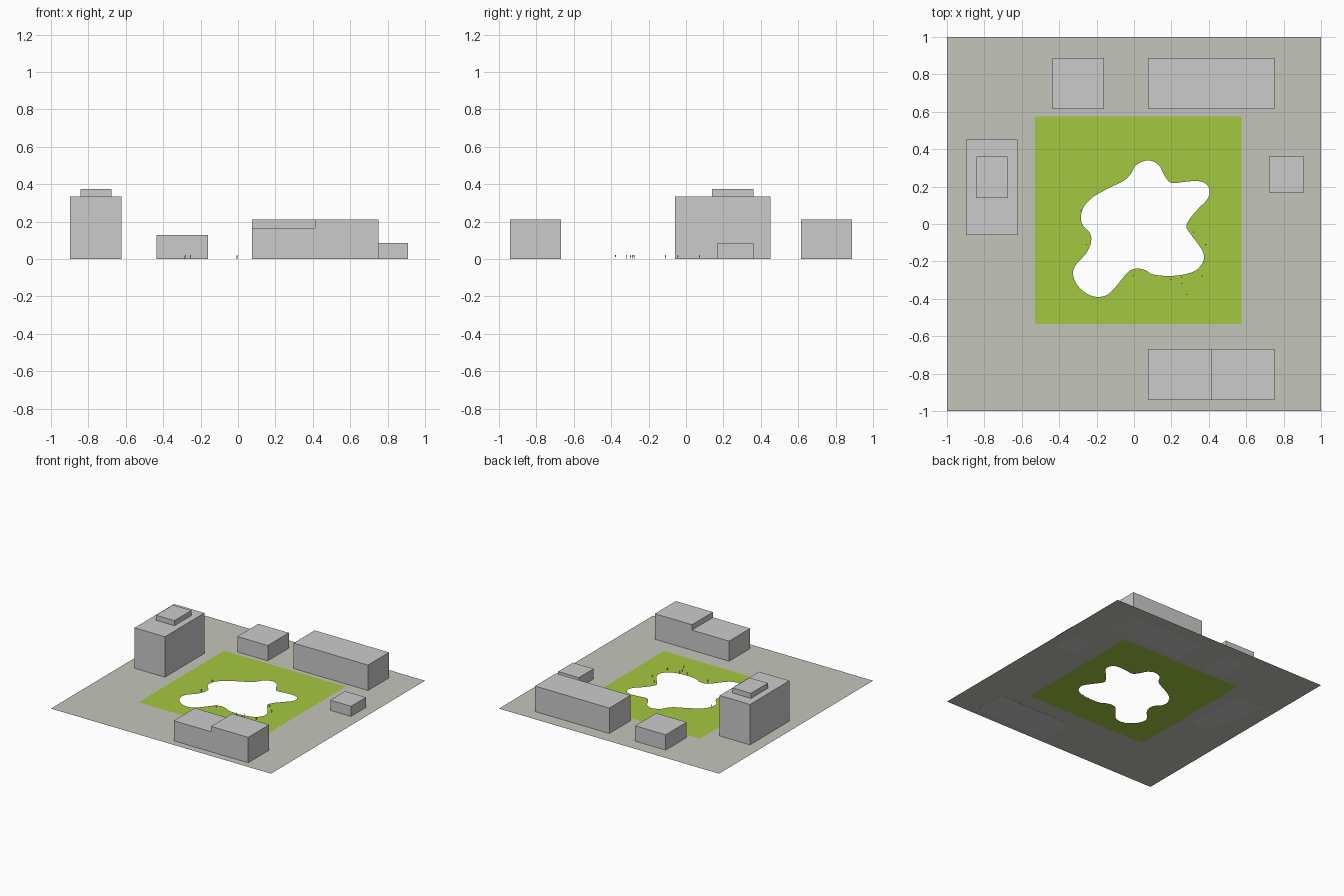
import bpy, bmesh
from mathutils import Vector, Matrix

if "Cube" in bpy.data.objects:
    bpy.data.objects.remove(bpy.data.objects["Cube"])

Z = 0.001  # ground level


def finish(name, bm, color=None):
    me = bpy.data.meshes.new(name)
    bm.to_mesh(me)
    bm.free()
    ob = bpy.data.objects.new(name, me)
    bpy.context.collection.objects.link(ob)
    if color:
        mat = bpy.data.materials.new(name + "_colour")
        mat.diffuse_color = (*color, 1)
        mat.use_nodes = True
        mat.node_tree.nodes["Principled BSDF"].inputs["Base Color"].default_value = mat.diffuse_color
        me.materials.append(mat)
    return ob


def rect(x0, x1, y0, y1):
    return [(x0, y0), (x1, y0), (x1, y1), (x0, y1)]


def sheet(name, outer, inner, color):
    """Flat sheet bounded by an outer loop with an inner loop cut out."""
    bm = bmesh.new()
    for loop in (outer, inner):
        vs = [bm.verts.new((x, y, Z)) for x, y in loop]
        for a, b in zip(vs, vs[1:] + vs[:1]):
            bm.edges.new((a, b))
    bmesh.ops.triangle_fill(bm, edges=bm.edges[:], use_beauty=True, normal=(0, 0, 1))
    for f in bm.faces:
        f.normal_update()
        if f.normal.z < 0:
            f.normal_flip()
    return finish(name, bm, color)


def prism(name, profile, z0, axis_vec, closed=True):
    """Extrude a 3D profile along a vector; optionally leave the base open."""
    bm = bmesh.new()
    base = bm.faces.new([bm.verts.new(p) for p in profile])
    ext = bmesh.ops.extrude_face_region(bm, geom=[base], use_keep_orig=closed)
    top = [g for g in ext["geom"] if isinstance(g, bmesh.types.BMVert)]
    bmesh.ops.translate(bm, verts=top, vec=axis_vec)
    bmesh.ops.recalc_face_normals(bm, faces=bm.faces[:])
    return finish(name, bm)


def block(name, x0, x1, y0, y1, z0, z1):
    prof = [(x, y, z0) for x, y in rect(x0, x1, y0, y1)]
    return prism(name, prof, z0, (0, 0, z1 - z0), closed=False)


def smooth_loop(pts, steps=4):
    """Closed Catmull-Rom curve through the points."""
    p = [Vector(q) / 100 for q in pts]
    n, out = len(p), []
    for i in range(n):
        a, b, c, d = p[i - 1], p[i], p[(i + 1) % n], p[(i + 2) % n]
        for s in range(steps):
            t = s / steps
            v = 0.5 * (2 * b + (c - a) * t + (2 * a - 5 * b + 4 * c - d) * t ** 2
                       + (3 * b - a - 3 * c + d) * t ** 3)
            out.append((v.x, v.y))
    return out


# Pond outline, in hundredths of a unit, clockwise from the top lobe
pond = smooth_loop([
    (8.5, 34), (13.4, 31.3), (16.6, 25.4), (20, 22), (27, 22.5), (33.5, 23),
    (38.5, 21.5), (40.5, 17.4), (39, 13), (34.5, 8.3), (30, 3), (28, -1.3),
    (30, -5), (33.7, -10), (37, -15.2), (37, -20), (33.7, -24.3), (28, -26.7),
    (19.3, -27.8), (10.2, -27), (6.4, -24.8), (2, -23.8), (-2, -24.8),
    (-5.3, -28), (-9.6, -33.4), (-14, -37.7), (-19.3, -39), (-25, -37.4),
    (-30.5, -32.4), (-32.6, -26.5), (-31, -21.7), (-25.7, -15.8), (-23, -10),
    (-23.5, -5), (-27.3, -0.8), (-28.4, 3.5), (-27.3, 8.3), (-24, 12.6),
    (-19.8, 15.8), (-11.8, 20), (-5.3, 23.3), (-1.6, 27), (0.5, 30.8), (3.7, 33)])

# Paving around the lawn, lawn around the pond opening
lawn = rect(-0.53, 0.575, -0.535, 0.575)
sheet("paving", rect(-1, 1, -1, 1), lawn, (0.55, 0.56, 0.49))
sheet("lawn", lawn, pond, (0.37, 0.58, 0.05))

# Buildings
block("tower", -0.898, -0.622, -0.06, 0.452, Z, 0.333)
block("tower_roof_room", -0.843, -0.676, 0.14, 0.36, 0.333, 0.375)
block("back_small_building", -0.437, -0.16, 0.615, 0.888, Z, 0.127)
block("back_long_building", 0.075, 0.751, 0.615, 0.888, Z, 0.21)
block("side_hut", 0.722, 0.91, 0.168, 0.36, Z, 0.085)

# Front building: one stepped profile, with its floor
step = [(0.075, 0), (0.751, 0), (0.751, 0.21), (0.413, 0.21), (0.413, 0.166), (0.075, 0.166)]
front = prism("front_stepped_building", [(x, -0.94, z) for x, z in step], 0, (0, 0.273, 0))
bm = bmesh.new()
bm.from_mesh(front.data)
bmesh.ops.recalc_face_normals(bm, faces=bm.faces[:])
bm.to_mesh(front.data)
bm.free()

# Tiny standing people around the pond
people = [(-0.283, 0.072), (-0.255, -0.11), (-0.005, -0.277), (0.197, -0.297),
          (0.256, -0.285), (0.256, -0.317), (0.283, -0.377), (0.363, -0.278),
          (0.383, -0.11), (0.318, -0.043)]
for i, (x, y) in enumerate(people):
    bm = bmesh.new()
    for dx in (-0.0013, 0.0013):  # legs
        bmesh.ops.create_cone(bm, cap_ends=True, segments=6, radius1=0.001, radius2=0.0013,
                              depth=0.01, matrix=Matrix.Translation((x + dx, y, Z + 0.005)))
    bmesh.ops.create_cone(bm, cap_ends=True, segments=8, radius1=0.002, radius2=0.003,
                          depth=0.008, matrix=Matrix.Translation((x, y, Z + 0.014)))
    bmesh.ops.create_icosphere(bm, subdivisions=1, radius=0.0018,
                               matrix=Matrix.Translation((x, y, Z + 0.0198)))
    finish(f"person_{i + 1}", bm)
